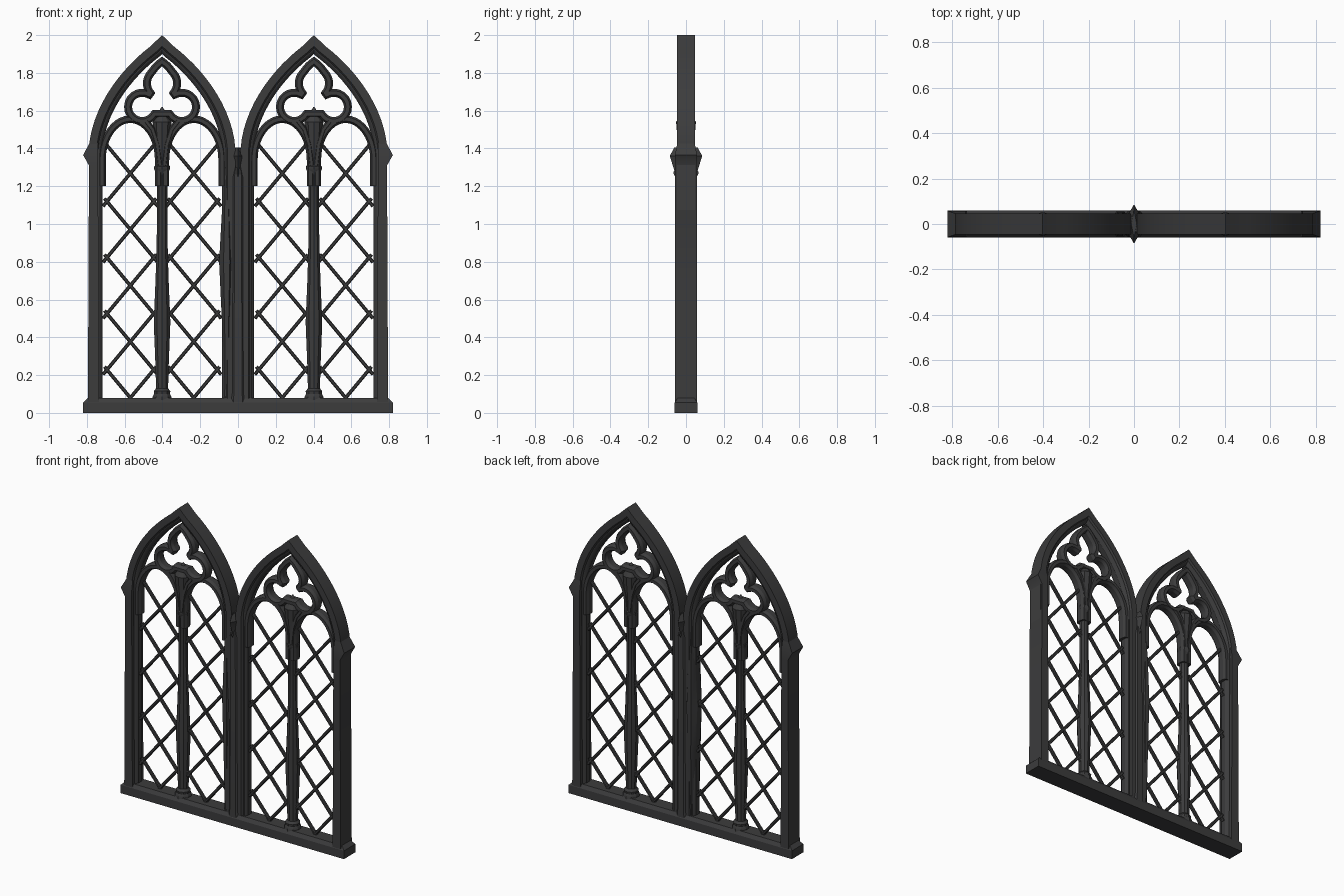
import bpy, bmesh, math
from mathutils import Vector
from mathutils.geometry import interpolate_bezier

if "Cube" in bpy.data.objects:
    bpy.data.objects.remove(bpy.data.objects["Cube"])

iron = bpy.data.materials.new("dark_iron")
iron.use_nodes = True
colour = (0.045, 0.045, 0.046, 1)
iron.diffuse_color = colour
bsdf = iron.node_tree.nodes["Principled BSDF"]
bsdf.inputs["Base Color"].default_value = colour
bsdf.inputs["Roughness"].default_value = 0.8
parts = []


def skin(name, rings, closed=False):
    """Join a row of equal rings into one solid."""
    bm = bmesh.new()
    rows = [[bm.verts.new(p) for p in ring] for ring in rings]
    n = len(rows[0])
    pairs = list(zip(rows, rows[1:]))
    if closed:
        pairs.append((rows[-1], rows[0]))
    else:
        bm.faces.new(rows[0])
        bm.faces.new(rows[-1])
    for a, b in pairs:
        for i in range(n):
            j = (i + 1) % n
            bm.faces.new((a[i], a[j], b[j], b[i]))
    bmesh.ops.recalc_face_normals(bm, faces=bm.faces)
    mesh = bpy.data.meshes.new(name)
    bm.to_mesh(mesh)
    bm.free()
    mesh.materials.append(iron)
    ob = bpy.data.objects.new(name, mesh)
    bpy.context.collection.objects.link(ob)
    parts.append(ob)
    return ob


def sweep(name, path, section, closed=False):
    """Run an (offset, y) section along an (x, z) path with mitred corners."""
    pts = [Vector(p) for p in path]
    rings = []
    for i, p in enumerate(pts):
        before = pts[i - 1] if closed or i else None
        after = pts[(i + 1) % len(pts)] if closed or i < len(pts) - 1 else None
        dirs = []
        if before is not None:
            dirs.append((p - before).normalized())
        if after is not None:
            dirs.append((after - p).normalized())
        norms = [Vector((t.y, -t.x)) for t in dirs]
        m = sum(norms, Vector((0, 0))).normalized()
        m /= max(m.dot(norms[0]), 0.6)
        rings.append([(p.x + m.x * o, y, p.y + m.y * o) for o, y in section])
    return skin(name, rings, closed)


def loft(name, cx, levels, sides=4, turn=0.5):
    """Stack of polygons; each level is (z, half width, half depth, x shift)."""
    grow = 1 / math.cos(math.pi / sides) if turn else 1
    rings = []
    for z, hx, hy, *shift in levels:
        x0 = cx + (shift[0] if shift else 0)
        rings.append([(x0 + hx * grow * math.cos(a), hy * grow * math.sin(a), z)
                      for a in (math.tau * (k + turn) / sides for k in range(sides))])
    return skin(name, rings)


def bar_section(w, d):
    """Chamfered bar, w half wide and d half deep."""
    return [(-w, -d / 2), (-w / 2, -d), (w / 2, -d), (w, -d / 2),
            (w, d / 2), (w / 2, d), (-w / 2, d), (-w, d / 2)]


def arc(cx, cz, r, start, end, steps=16):
    angles = [math.radians(start + (end - start) * k / steps) for k in range(steps + 1)]
    return [(cx + r * math.cos(a), cz + r * math.sin(a)) for a in angles]


# Moulded frame section, from the outer edge to the stepped inner lip
half = [(0, 0.047), (0.042, 0.047), (0.05, 0.036), (0.054, 0.036), (0.064, 0.03), (0.072, 0.018)]
frame_section = [(o, -y) for o, y in half] + [(o, y) for o, y in reversed(half)]

# One side of the pointed arch, foot to apex
curve = interpolate_bezier(Vector((0.388, 1.40, 0)), Vector((0.372, 1.62, 0)),
                           Vector((0.22, 1.82, 0)), Vector((0.06, 1.942, 0)), 14)
side = [(0.388, 0.04)] + [(p.x, p.y) for p in curve]

for tag, cx in (("right", -0.402), ("left", 0.402)):
    # Pointed outer frame
    path = [(cx - u, z) for u, z in side] + [(cx, 2.0)] + [(cx + u, z) for u, z in reversed(side)]
    sweep(tag + "_arch_frame", path, frame_section)

    # Trefoil: pointed upper lobe and two round lower lobes
    top = []
    for x, z in arc(0, 1.745, 0.08, -40, 220, 26):
        lift = max(0, 1 - abs(x) / 0.055) * 0.035 if z > 1.75 else 0
        top.append((cx + x, z + lift))
    trefoil = top + arc(cx - 0.105, 1.62, 0.075, 60, 330) + arc(cx + 0.105, 1.62, 0.075, 210, 480)
    sweep(tag + "_trefoil", trefoil, bar_section(0.021, 0.036), closed=True)

    # Two lancets with diamond lattice
    for side_name, s in (("outer", -1), ("inner", 1)):
        lx = cx + 0.168 * s
        head = [(lx + 0.15 * math.cos(a), 1.34 + 0.215 * math.sin(a))
                for a in (math.pi * (1 - k / 20) for k in range(21))]
        legs = [(lx - 0.15, 1.2)] + head + [(lx + 0.15, 1.2)]
        sweep(f"{tag}_{side_name}_lancet_arch", legs, bar_section(0.02, 0.034))
        for k in range(5):
            z = 0.08 + 0.297 * k
            for d in (-1, 1):
                low = min(0.145, (z - 0.03) / 1.2)
                ends = [(lx - d * low, z - 1.2 * low), (lx + d * 0.137, z + 1.2 * 0.137)]
                sweep(f"{tag}_{side_name}_lattice_bar", ends, bar_section(0.0095, 0.012))

    # Central colonnette with base, swelling shaft, capital and spire
    profile = [(0.06, 0.05), (0.085, 0.05), (0.1, 0.042), (0.115, 0.044), (0.13, 0.032),
               (0.25, 0.035), (0.48, 0.044), (0.72, 0.034), (0.95, 0.028), (1.26, 0.028),
               (1.275, 0.034), (1.29, 0.042), (1.305, 0.042), (1.315, 0.031),
               (1.4, 0.036), (1.48, 0.045), (1.54, 0.05), (1.56, 0.038), (1.62, 0.003)]
    loft(tag + "_colonnette", cx, [(z, r, r) for z, r in profile], sides=10)
    # Flaring ribs above the capital
    for s in (-1, 1):
        rib = [(cx + s * 0.01, 1.3), (cx + s * 0.025, 1.42), (cx + s * 0.05, 1.5), (cx + s * 0.085, 1.545)]
        sweep(tag + "_flared_rib", rib, bar_section(0.016, 0.038))

    # Outer post with pointed shoulder
    s = 1 if cx > 0 else -1
    loft(tag + "_outer_post", s * 0.765,
         [(0.05, 0.03, 0.058), (0.6, 0.027, 0.058), (1.31, 0.024, 0.058),
          (1.365, 0.04, 0.058, s * 0.015), (1.43, 0.022, 0.046, -s * 0.002)])

# Centre mullion: core, faceted pilaster, swollen side shaft and pointed cap
loft("mullion_core", 0, [(0.05, 0.072, 0.036), (1.33, 0.072, 0.036), (1.4, 0.03, 0.036)])
loft("mullion_pilaster", 0, [(0.05, 0.062, 0.058), (0.11, 0.05, 0.056), (1.25, 0.045, 0.056),
                             (1.3, 0.03, 0.05)], sides=8)
loft("mullion_side_shaft", -0.06, [(0.08, 0.018, 0.04), (0.5, 0.026, 0.052), (0.8, 0.04, 0.056),
                                   (1.05, 0.026, 0.05), (1.3, 0.018, 0.036)], sides=8)
loft("mullion_cap", 0, [(1.25, 0.024, 0.058), (1.27, 0.028, 0.068), (1.285, 0.024, 0.062),
                        (1.36, 0.05, 0.086), (1.405, 0.012, 0.062)], sides=4, turn=0)

# Sill
loft("sill", 0, [(0, 0.82, 0.06), (0.055, 0.82, 0.06), (0.078, 0.795, 0.045)])

bpy.ops.object.select_all(action='DESELECT')
for ob in parts:
    ob.select_set(True)
bpy.context.view_layer.objects.active = parts[0]
bpy.ops.object.shade_smooth_by_angle(angle=math.radians(30))
